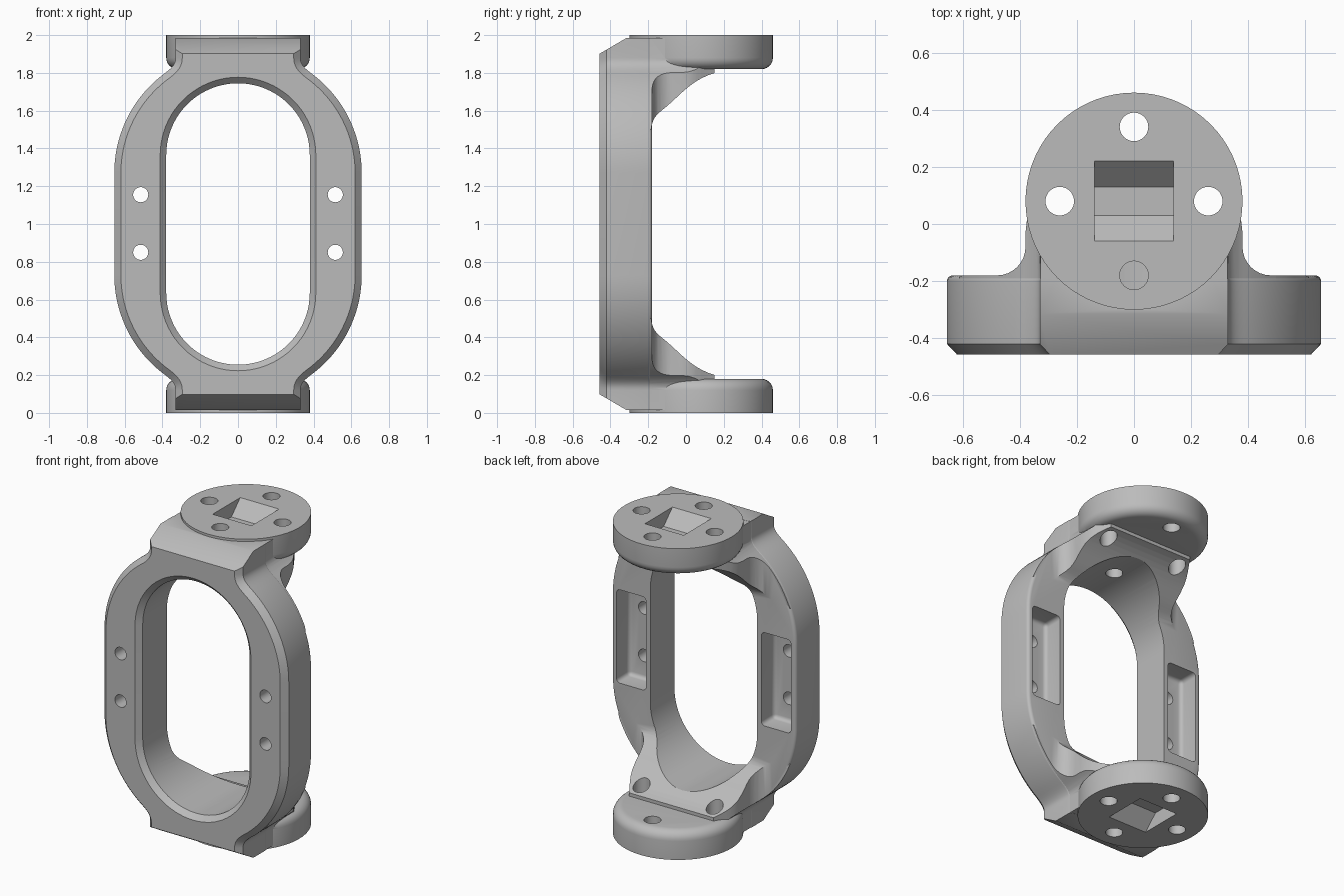
import bpy, bmesh, math
from mathutils import Vector
from mathutils.geometry import interpolate_bezier

if "Cube" in bpy.data.objects:
    bpy.data.objects.remove(bpy.data.objects["Cube"], do_unlink=True)

grey = bpy.data.materials.new("machined_grey")
grey.use_nodes = True
grey.diffuse_color = (0.5, 0.5, 0.5, 1)
grey.node_tree.nodes["Principled BSDF"].inputs["Base Color"].default_value = (0.5, 0.5, 0.5, 1)


def finish(name, bm):
    bmesh.ops.recalc_face_normals(bm, faces=bm.faces)
    mesh = bpy.data.meshes.new(name)
    bm.to_mesh(mesh)
    bm.free()
    mesh.materials.append(grey)
    ob = bpy.data.objects.new(name, mesh)
    bpy.context.collection.objects.link(ob)
    return ob


def offset(points, d):
    """Move a counter-clockwise outline inward by d."""
    out = []
    for i, p in enumerate(points):
        a = (p - points[i - 1]).normalized()
        b = (points[(i + 1) % len(points)] - p).normalized()
        na, nb = Vector((-a.y, a.x)), Vector((-b.y, b.x))
        out.append(p + (na + nb) * (d / (1 + na.dot(nb))))
    return out


def loft(name, points, axis, sections):
    """Extrude a 2D outline along an axis through (position, inset) sections."""
    bm = bmesh.new()
    place = {"x": lambda p, t: (t, p.x, p.y), "y": lambda p, t: (p.x, t, p.y),
             "z": lambda p, t: (p.x, p.y, t)}[axis]
    rings = [[bm.verts.new(place(p, t)) for p in offset(points, d)] for t, d in sections]
    n = len(points)
    for r, s in zip(rings, rings[1:]):
        for i in range(n):
            bm.faces.new((r[i], r[(i + 1) % n], s[(i + 1) % n], s[i]))
    bm.faces.new(rings[0])
    bm.faces.new(rings[-1])
    return finish(name, bm)


def boolean(ob, tool, operation, keep=False):
    mod = ob.modifiers.new("bool", "BOOLEAN")
    mod.operation, mod.object, mod.solver = operation, tool, "EXACT"
    with bpy.context.temp_override(object=ob, active_object=ob, selected_objects=[ob]):
        bpy.ops.object.modifier_apply(modifier=mod.name)
    if not keep:
        bpy.data.objects.remove(tool, do_unlink=True)


def arc(cx, cy, r, a0, a1, n):
    angles = [math.radians(a0 + (a1 - a0) * i / n) for i in range(n + 1)]
    return [Vector((cx + r * math.cos(a), cy + r * math.sin(a))) for a in angles]


def bezier(a, b, c, d, n=12):
    pts = interpolate_bezier(*[Vector((*p, 0)) for p in (a, b, c, d)], n)
    return [p.to_2d() for p in pts]


def vectors(*pairs):
    return [Vector(p) for p in pairs]


def mirror_points(points, axis, centre=0):
    out = [p.copy() for p in reversed(points)]
    for p in out:
        p[axis] = 2 * centre - p[axis]
    return out


def cylinder(name, x, u, r, axis, a, b):
    return loft(name, arc(x, u, r, 0, 360, 40)[:-1], axis, [(a, 0), (b, 0)])


# Ring outline: round shoulders running into a narrow neck
quarter = arc(0, 1.27, 0.655, 0, 54, 20)
quarter += bezier(quarter[-1], (0.345, 1.83), (0.33, 1.85), (0.33, 1.88), 8)[1:]
quarter.append(Vector((0.33, 2.1)))
right = mirror_points(quarter, 1, 1) + quarter
outline = right + mirror_points(right, 0)

# Main ring: chamfered front, rounded back edge
r = 0.02
back = [(-0.18 - r + r * math.sin(a), r - r * math.cos(a))
        for a in [math.radians(22.5 * i) for i in range(5)]]
bracket = loft("yoke_bracket", outline, "y", [(-0.457, 0.035), (-0.42, 0)] + back)
slab = vectors((-0.46, 0.1), (-0.315, 0.015), (0.5, 0.015),
               (0.5, 1.985), (-0.315, 1.985), (-0.46, 1.9))
boolean(bracket, loft("slab", slab, "x", [(-1, 0), (1, 0)]), "INTERSECT")

# Arm: filleted plan trimmed by a swooping underside
plan_half = vectors((0.7, -0.3), (0.7, -0.181)) + arc(0.48, -0.08, 0.1, 270, 180, 8)
plan_half += bezier((0.38, -0.03), (0.38, 0.04), (0.34, 0.08), (0.3, 0.15), 6)
plan = plan_half + mirror_points(plan_half, 0)
swoop = bezier((-0.185, 1.5), (-0.18, 1.54), (-0.17, 1.57), (-0.13, 1.6), 6)
swoop += bezier((-0.13, 1.6), (0.0, 1.7), (0.05, 1.82), (0.32, 1.821), 16)[1:]
side = vectors((-0.35, 1.5)) + swoop + vectors((0.5, 1.821), (0.5, 1.984), (-0.35, 1.984))

# Mounting disc with a rounded inner rim, its section lofted upward
rim = 0.06
disc_rings = [(1.82 + rim - rim * math.cos(a), rim - rim * math.sin(a))
              for a in [math.radians(15 * i) for i in range(7)]] + [(2.0, 0)]

for end in ("upper", "lower"):
    arm = loft(end + "_arm", plan, "z", [(1.4, 0), (2.1, 0)])
    boolean(arm, loft("side", side, "x", [(-1, 0), (1, 0)]), "INTERSECT")
    boolean(arm, loft("limit", outline, "y", [(-0.4, 0.002), (0.6, 0.002)]), "INTERSECT")
    disc = loft(end + "_disc", arc(0, 0.08, 0.38, 0, 360, 72)[:-1], "z", disc_rings)
    boolean(arm, disc, "UNION")
    # Tapered socket in the disc face
    socket = vectors((-0.08, 2.02), (0.03, 1.91), (0.13, 1.91), (0.24, 2.02))
    socket[0].x, socket[3].x = -0.08, 0.24
    boolean(arm, loft("socket", socket, "x", [(-0.138, 0), (0.138, 0)]), "DIFFERENCE")
    if end == "lower":
        bm = bmesh.new()
        bm.from_mesh(arm.data)
        for v in bm.verts:
            v.co.z = 2 - v.co.z
        bmesh.ops.reverse_faces(bm, faces=bm.faces)
        bm.to_mesh(arm.data)
        bm.free()
    boolean(bracket, arm, "UNION")

# Central opening with a chamfered front edge
opening = arc(0, 1.365, 0.38, 0, 180, 40) + arc(0, 0.635, 0.38, 180, 360, 40)
boolean(bracket, loft("opening", opening, "y", [(-0.5, -0.075), (-0.425, 0), (0.7, 0)]),
        "DIFFERENCE")

# Disc bolt holes
for x, y in ((0, 0.34), (0, -0.18), (0.26, 0.08), (-0.26, 0.08)):
    boolean(bracket, cylinder("bolt_hole", x, y, 0.05, "z", -0.1, 2.1), "DIFFERENCE")

# Rear pockets and through holes in the side bars
for s in (-1, 1):
    bm = bmesh.new()
    bmesh.ops.create_cube(bm, size=1)
    for v in bm.verts:
        v.co = (s * 0.515 + v.co.x * 0.21, -0.16 + v.co.y * 0.3, 1 + v.co.z * 0.6)
    bmesh.ops.bevel(bm, geom=bm.edges[:], offset=0.025, segments=4, profile=0.5, affect="EDGES")
    boolean(bracket, finish("pocket", bm), "DIFFERENCE")
    for z in (0.85, 1.155):
        boolean(bracket, cylinder("screw_hole", s * 0.515, z, 0.04, "y", -0.6, 0), "DIFFERENCE")

# Smooth curved faces, keep machined edges crisp
bpy.ops.object.select_all(action="DESELECT")
bracket.select_set(True)
bpy.context.view_layer.objects.active = bracket
bpy.ops.object.shade_smooth_by_angle(angle=math.radians(32))
